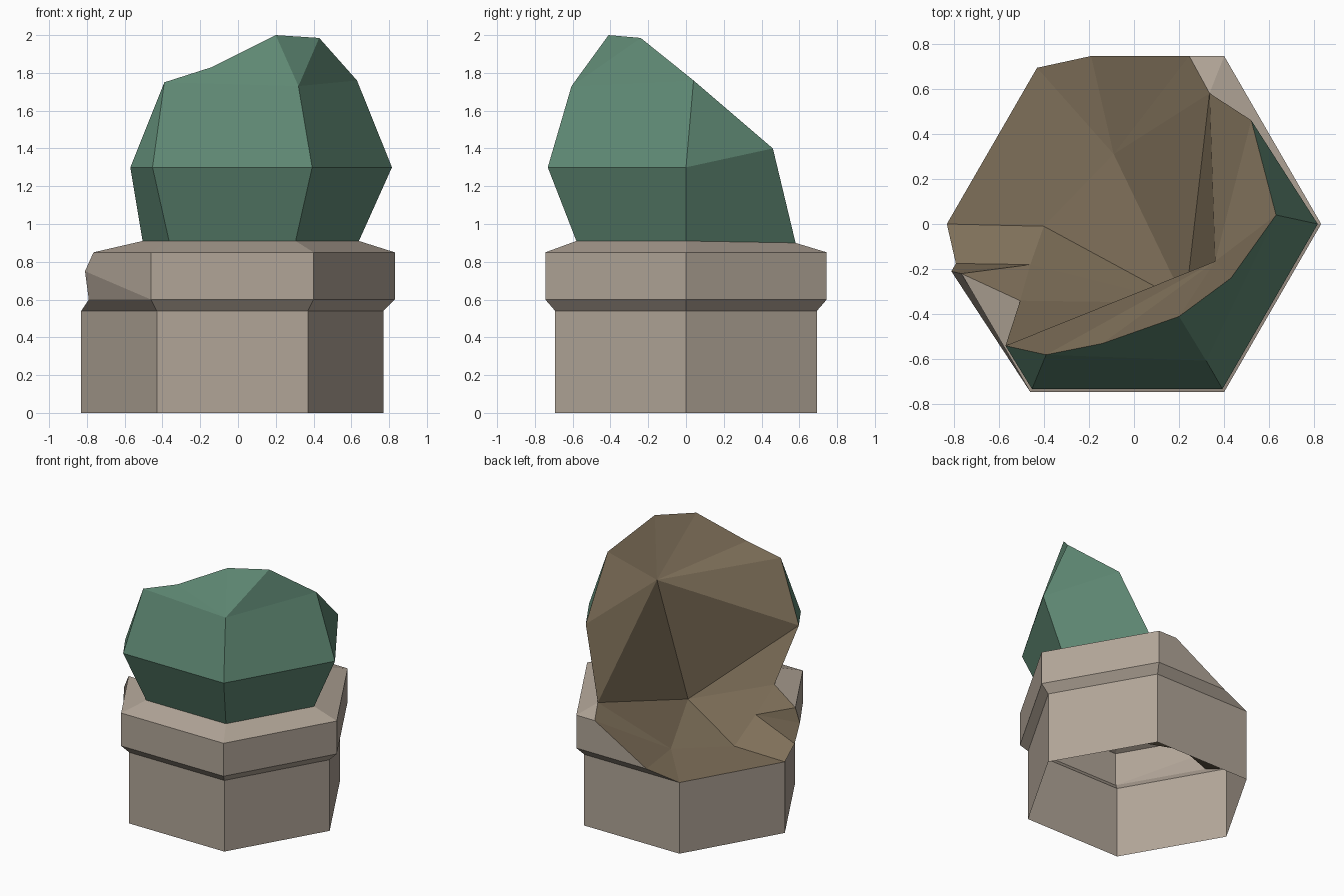
import bpy, bmesh, math

if "Cube" in bpy.data.objects:
    bpy.data.objects.remove(bpy.data.objects["Cube"])

# Hexagonal rings of the unbroken post: (radius, height)
RINGS = [(.8, 0), (.8, .54), (.86, .6), (.86, .85), (.67, .91), (.845, 1.3), (.7, 1.73)]

# Points along and inside the break
BREAK = {
    "P": (.335, .58, .9), "F": (.245, .745, .85), "G": (-.19, .745, .6),
    "H": (-.79, -.175, .6), "M": (-.81, -.21, .75), "L": (-.765, -.22, .85),
    "N": (-.505, -.34, .91), "Q": (-.57, -.54, 1.3), "S": (-.39, -.58, 1.75),
    "T": (-.14, -.53, 1.83), "U": (.2, -.41, 2.0), "W": (.43, -.24, 1.985),
    "X": (.63, .04, 1.76), "Y": (.52, .46, 1.4),
    "A": (.36, -.165, 1.54), "C": (.228, -.35, .6), "D": (-.4, -.01, .54),
    "E": (-.09, .31, .56), "K": (-.46, -.18, .73),
}

bm = bmesh.new()
verts = {k: bm.verts.new(p) for k, p in BREAK.items()}
for r, (rad, z) in enumerate(RINGS):
    for i in range(6):
        a = math.radians(60 * i)
        verts[f"{r}{i}"] = bm.verts.new((-.03 + rad * math.cos(a), rad * math.sin(a), z))


def patch(text, part):
    for face in text.split(","):
        bm.faces.new([verts[k] for k in face.split()]).material_index = part


def band(r, sides, part):
    for i in sides:
        j = (i + 1) % 6
        patch(f"{r}{i} {r}{j} {r + 1}{j} {r + 1}{i}", part)


# Post base: complete hexagonal tube, open below
band(0, range(6), 0)

# Collar: three whole sides, two broken sides, one missing
band(1, (0, 4, 5), 1)
band(2, (0, 4, 5), 1)
band(3, (4, 5), 1)
patch("11 12 G 21, 13 14 24 H, 21 G F 31, H 24 M, 24 34 L M", 1)
patch("30 31 P 40, 31 F P, L 34 44 N", 1)

# Green bulb: front sides survive
band(4, (4, 5), 2)
patch("40 P Y 50, N 44 54 Q, 55 50 X 65, 54 55 65 S, S 65 T, T 65 U", 2)
patch("50 Y X, Q 54 S, 65 X W, 65 W U", 2)

# Broken inner surface
patch("A P C, C P E, P F E, F G E, G 12 E, 12 13 D E, E D C, 13 H K D", 3)
patch("H M K, M L K, L N K, N C K, K C D, N Q C, Q A C, Q S A", 3)
patch("S T A, T U A, U W A, W X A, X Y A, Y P A", 3)

bmesh.ops.delete(bm, geom=[v for v in bm.verts if not v.link_faces], context='VERTS')
bmesh.ops.recalc_face_normals(bm, faces=bm.faces[:])


def material(name, rgb):
    m = bpy.data.materials.new(name)
    m.diffuse_color = (*rgb, 1)
    m.use_nodes = True
    m.node_tree.nodes["Principled BSDF"].inputs["Base Color"].default_value = m.diffuse_color
    return m


stone = material("tan stone", (.44, .375, .31))
green = material("green paint", (.115, .25, .175))
brown = material("brown core", (.21, .16, .10))

# Split the shell into named parts
for part, (name, mat) in enumerate([("post_base", stone), ("collar", stone),
                                    ("bulb_top", green), ("broken_surface", brown)]):
    piece = bm.copy()
    bmesh.ops.delete(piece, geom=[f for f in piece.faces if f.material_index != part],
                     context='FACES')
    for f in piece.faces:
        f.material_index = 0
    mesh = bpy.data.meshes.new(name)
    piece.to_mesh(mesh)
    piece.free()
    mesh.materials.append(mat)
    bpy.context.collection.objects.link(bpy.data.objects.new(name, mesh))
bm.free()
